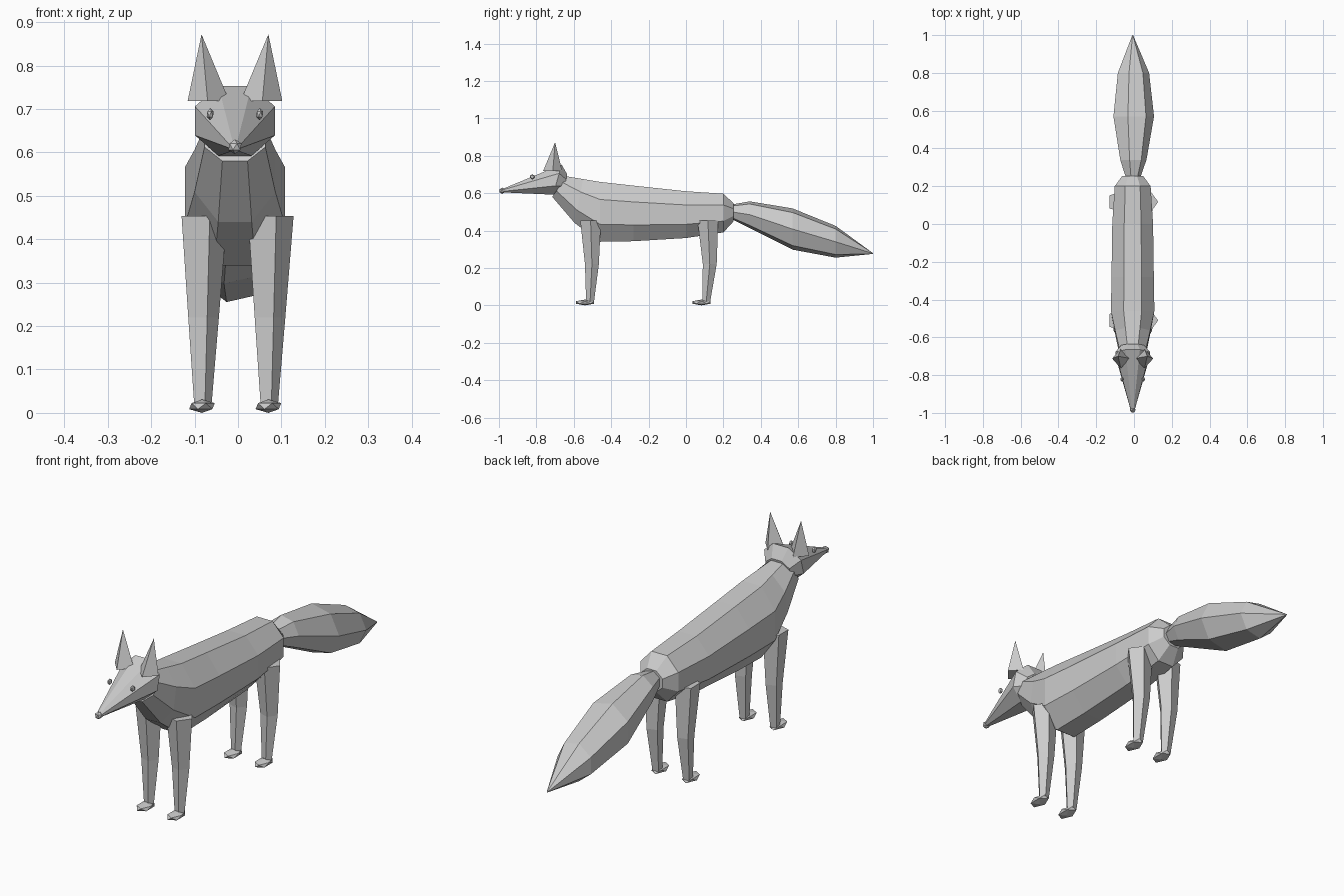
import bpy, bmesh, math
from mathutils import Vector, Matrix

if "Cube" in bpy.data.objects:
    bpy.data.objects.remove(bpy.data.objects["Cube"])

CX = -0.007  # centre line of body, head and tail

fur = bpy.data.materials.new("grey fur")
fur.diffuse_color = (0.6, 0.6, 0.6, 1)
fur.use_nodes = True
fur.node_tree.nodes["Principled BSDF"].inputs["Base Color"].default_value = fur.diffuse_color


def finish(name, bm):
    bmesh.ops.recalc_face_normals(bm, faces=bm.faces)
    me = bpy.data.meshes.new(name)
    bm.to_mesh(me)
    bm.free()
    me.materials.append(fur)
    ob = bpy.data.objects.new(name, me)
    bpy.context.collection.objects.link(ob)
    return ob


def loft(name, rings):
    """Skin a list of closed rings and cap both ends."""
    bm = bmesh.new()
    loops = [[bm.verts.new(p) for p in r] for r in rings]
    for a, b in zip(loops, loops[1:]):
        n = len(a)
        for i in range(n):
            j = (i + 1) % n
            bm.faces.new((a[i], a[j], b[j], b[i]))
    bm.faces.new(loops[0])
    bm.faces.new(loops[-1])
    return finish(name, bm)


def octagon(top, bottom, half_width):
    """Flat-topped octagon spanning two (y, z) points, so it may lean."""
    t, b = Vector((0, *top)), Vector((0, *bottom))
    mid, up = (t + b) / 2, (t - b) / 2
    k = 1 / math.cos(math.pi / 8)
    ring = []
    for i in range(8):
        a = math.pi / 8 + i * math.pi / 4
        p = mid + up * math.sin(a) * k
        ring.append((CX + half_width * k * math.cos(a), p.y, p.z))
    return ring


def blob(name, centre, size):
    bm = bmesh.new()
    m = Matrix.Translation(centre) @ Matrix.Diagonal((*size, 1))
    bmesh.ops.create_icosphere(bm, subdivisions=1, radius=1, matrix=m)
    return finish(name, bm)


# Body: neck, chest, back and rump
loft("body", [octagon(*r) for r in (
    ((-0.64, 0.69), (-0.715, 0.58), 0.07),
    ((-0.55, 0.675), (-0.595, 0.44), 0.093),
    ((-0.46, 0.66), (-0.46, 0.34), 0.115),
    ((-0.28, 0.64), (-0.28, 0.343), 0.112),
    ((0.0, 0.61), (0.0, 0.36), 0.108),
    ((0.2, 0.597), (0.2, 0.39), 0.095),
    ((0.255, 0.545), (0.255, 0.45), 0.055))])

# Head tapering to the muzzle
loft("head", [octagon(*r) for r in (
    ((-0.635, 0.70), (-0.655, 0.61), 0.06),
    ((-0.665, 0.753), (-0.71, 0.592), 0.092),
    ((-0.98, 0.623), (-0.98, 0.604), 0.012))])
blob("nose", (CX, -0.983, 0.613), (0.017, 0.017, 0.017))

# Ears (four-sided spikes) and eyes
for side, label in ((-1, "left"), (1, "right")):
    bm = bmesh.new()
    tip = bm.verts.new((CX + side * 0.077, -0.70, 0.872))
    base = [bm.verts.new((CX + side * (0.063 + dx), -0.712 + dy, 0.718))
            for dx, dy in ((0.046, 0), (0, 0.05), (-0.05, 0), (0, -0.052))]
    for i in range(4):
        bm.faces.new((tip, base[i], base[(i + 1) % 4]))
    bm.faces.new(base)
    finish(label + "_ear", bm)
    blob(label + "_eye", (CX + side * 0.057, -0.822, 0.688), (0.009, 0.013, 0.014))

# Tail: seven-sided bushy sweep (y, z, radius)
loft("tail", [[(CX + r * math.cos(i * math.tau / 7), y, z + r * math.sin(i * math.tau / 7))
               for i in range(7)]
              for y, z, r in ((0.245, 0.5, 0.04), (0.34, 0.485, 0.073),
                              (0.57, 0.408, 0.113), (0.8, 0.34, 0.087),
                              (1.0, 0.277, 0.002))])

# Legs: five-sided tapering tubes (y, z, radius), each with a paw
legs = {
    "front": (((-0.51, 0.453, 0.058), (-0.503, 0.22, 0.039), (-0.513, 0.018, 0.022)), -0.54),
    "back": (((0.117, 0.453, 0.058), (0.127, 0.22, 0.039), (0.108, 0.018, 0.022)), 0.083),
}
for part, (path, paw_y) in legs.items():
    for x, label in ((-0.083, "left"), (0.07, "right")):
        loft(f"{part}_{label}_leg",
             [[(x + r * math.cos(i * math.tau / 5), y + r * math.sin(i * math.tau / 5), z)
               for i in range(5)] for y, z, r in path])
        blob(f"{part}_{label}_paw", (x, paw_y, 0.0155), (0.033, 0.056, 0.0155))
